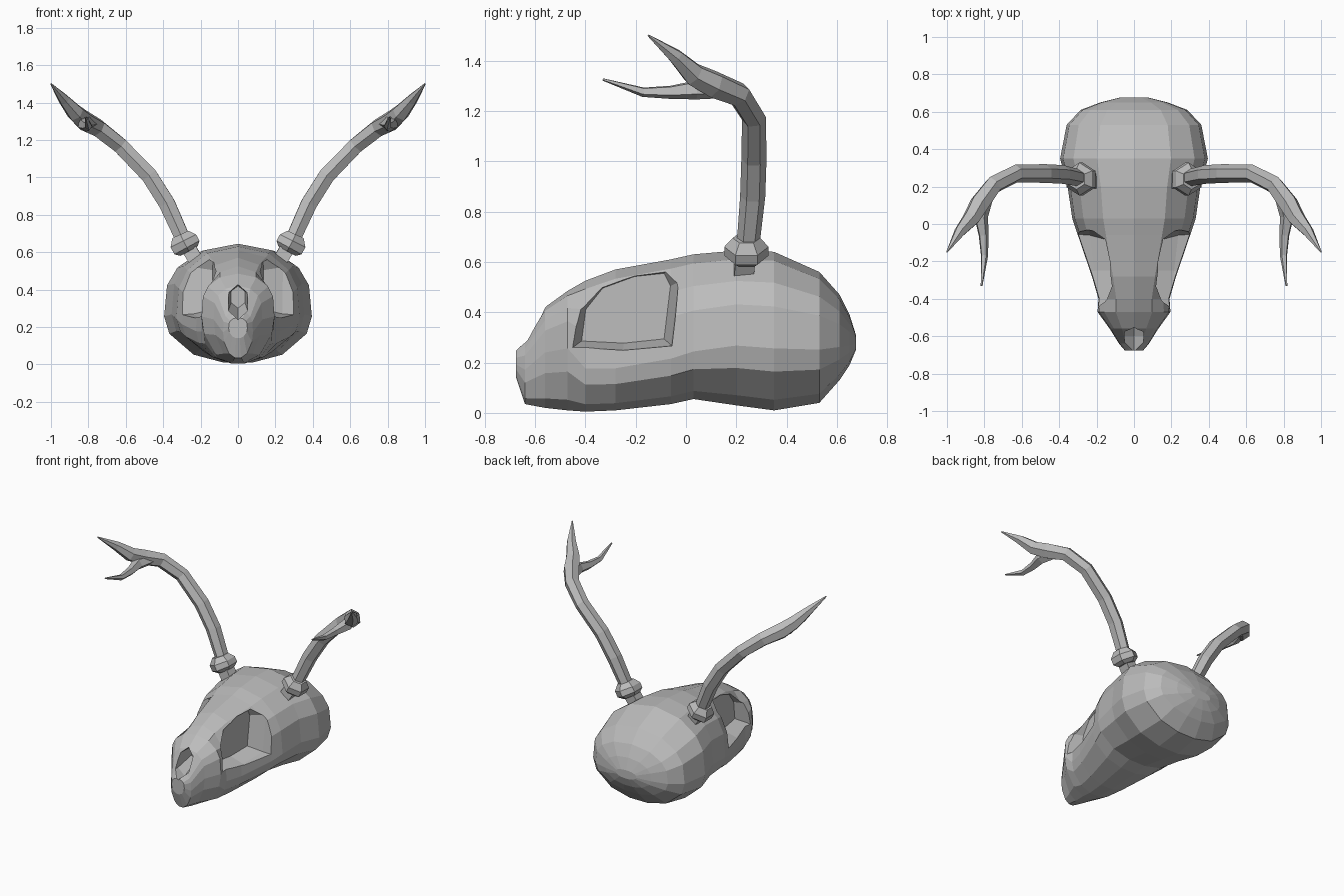
import bpy, bmesh, math
from mathutils import Vector

cube = bpy.data.objects.get("Cube")
if cube:
    bpy.data.objects.remove(cube, do_unlink=True)

GREY = (0.5, 0.5, 0.5, 1)
bone = bpy.data.materials.new("bone_grey")
bone.use_nodes = True
bone.diffuse_color = GREY
bone.node_tree.nodes["Principled BSDF"].inputs["Base Color"].default_value = GREY


def loft(name, rings):
    """Skin a row of equal rings into a closed, flat shaded object."""
    bm = bmesh.new()
    loops = [[bm.verts.new(p) for p in ring] for ring in rings]
    for a, b in zip(loops, loops[1:]):
        for i in range(len(a)):
            j = (i + 1) % len(a)
            bm.faces.new((a[i], a[j], b[j], b[i]))
    bm.faces.new(loops[0])
    bm.faces.new(loops[-1])
    bmesh.ops.recalc_face_normals(bm, faces=bm.faces)
    mesh = bpy.data.meshes.new(name)
    bm.to_mesh(mesh)
    bm.free()
    mesh.materials.append(bone)
    obj = bpy.data.objects.new(name, mesh)
    bpy.context.collection.objects.link(obj)
    return obj


def cut(target, cutter):
    cutter.hide_render = True
    mod = target.modifiers.new("cut", 'BOOLEAN')
    mod.operation, mod.solver, mod.object = 'DIFFERENCE', 'EXACT', cutter
    bpy.context.view_layer.objects.active = target
    bpy.ops.object.modifier_apply(modifier=mod.name)
    bpy.data.objects.remove(cutter, do_unlink=True)


def tube(name, path, side, sides=6, turn=0.0):
    """Tapered tube along (x, y, z, radius) points, mirrored by side."""
    pts = [Vector(p[:3]) for p in path]
    rings = []
    for i, p in enumerate(pts):
        t = (pts[min(i + 1, len(pts) - 1)] - pts[max(i - 1, 0)]).normalized()
        u = t.cross(Vector((1, 0, -1))).normalized()
        v = t.cross(u)
        ring = []
        for k in range(sides):
            a = math.tau * k / sides + turn
            q = p + (u * math.cos(a) + v * math.sin(a)) * path[i][3]
            ring.append((q.x * side, q.y, q.z))
        rings.append(ring)
    return loft(name, rings)


# Skull: one rounded half profile scaled along the length
HALF = [(.5, .9), (.82, .65), (.96, .38), (1, -.12), (.93, -.45), (.6, -.85), (.2, -1)]
OUTLINE = [(0, 1)] + HALF + [(-x, z) for x, z in reversed(HALF)]
# y, top, bottom, half width, height of the widest line
SECTIONS = [
    (-.675, .25, .14, .05, .2), (-.64, .29, .035, .08, .19), (-.56, .42, .02, .13, .27),
    (-.47, .485, .01, .195, .29), (-.4, .525, .005, .19, .2), (-.28, .57, .01, .225, .2),
    (-.06, .61, .035, .3, .24), (.03, .63, .055, .33, .27), (.2, .645, .03, .355, .3),
    (.35, .64, .01, .395, .29), (.53, .56, .04, .36, .28), (.61, .47, .13, .285, .28),
    (.65, .39, .19, .18, .28), (.675, .31, .25, .08, .28)]
skull = loft("skull", [
    [(x * w, y, zm + z * (top - zm if z > 0 else zm - bottom)) for x, z in OUTLINE]
    for y, top, bottom, w, zm in SECTIONS])

# Eye sockets: deep tapered pockets with an upright back wall
SOCKET = [(-.45, .26), (-.43, .41), (-.35, .51), (-.2, .565),
          (-.06, .58), (-.03, .52), (-.06, .27), (-.25, .25)]
CENTRE = Vector((-.23, .42))
for side in (1, -1):
    rings = []
    for depth, size in ((.5, 1.12), (.22, 1.0), (.12, .84)):
        ring = []
        for p in SOCKET:
            y, z = CENTRE + (Vector(p) - CENTRE) * size
            ring.append((side * (depth + .12 * (y + .2)), y, z))
        rings.append(ring)
    cut(skull, loft("socket_cutter", rings))

# Nose opening: six sided, narrowing inwards
nose = []
for y, rx, rz, zc in ((-.75, .06, .095, .335), (-.6, .06, .095, .335), (-.47, .042, .06, .36)):
    angles = [math.tau * (k + .5) / 6 for k in range(6)]
    nose.append([(rx * math.cos(a), y, zc + rz * math.sin(a)) for a in angles])
cut(skull, loft("nose_cutter", nose))

# Antlers: stalk, collar, main beam and lower tine on each side
PEDICLE = [(.2, .225, .52, .055), (.29, .24, .66, .055)]
COLLAR = [(.262, .24, .605, .06), (.273, .24, .625, .088),
          (.292, .24, .66, .088), (.308, .24, .695, .055)]
BEAM = [(.285, .245, .65, .045), (.38, .265, .86, .05), (.475, .27, 1.01, .05),
        (.63, .27, 1.17, .048), (.75, .21, 1.265, .05), (.825, .11, 1.305, .055),
        (.87, .03, 1.345, .048), (.93, -.04, 1.415, .032), (1, -.15, 1.5, .004)]
TINE = [(.79, .15, 1.29, .04), (.82, .04, 1.285, .04), (.805, -.06, 1.275, .028),
        (.8, -.17, 1.275, .02), (.815, -.33, 1.325, .005)]
for side, tag in ((1, "left"), (-1, "right")):
    tube(tag + "_antler_stalk", PEDICLE, side, 4, math.pi / 4)
    tube(tag + "_antler_collar", COLLAR, side)
    tube(tag + "_antler_beam", BEAM, side)
    tube(tag + "_antler_tine", TINE, side, 5)
